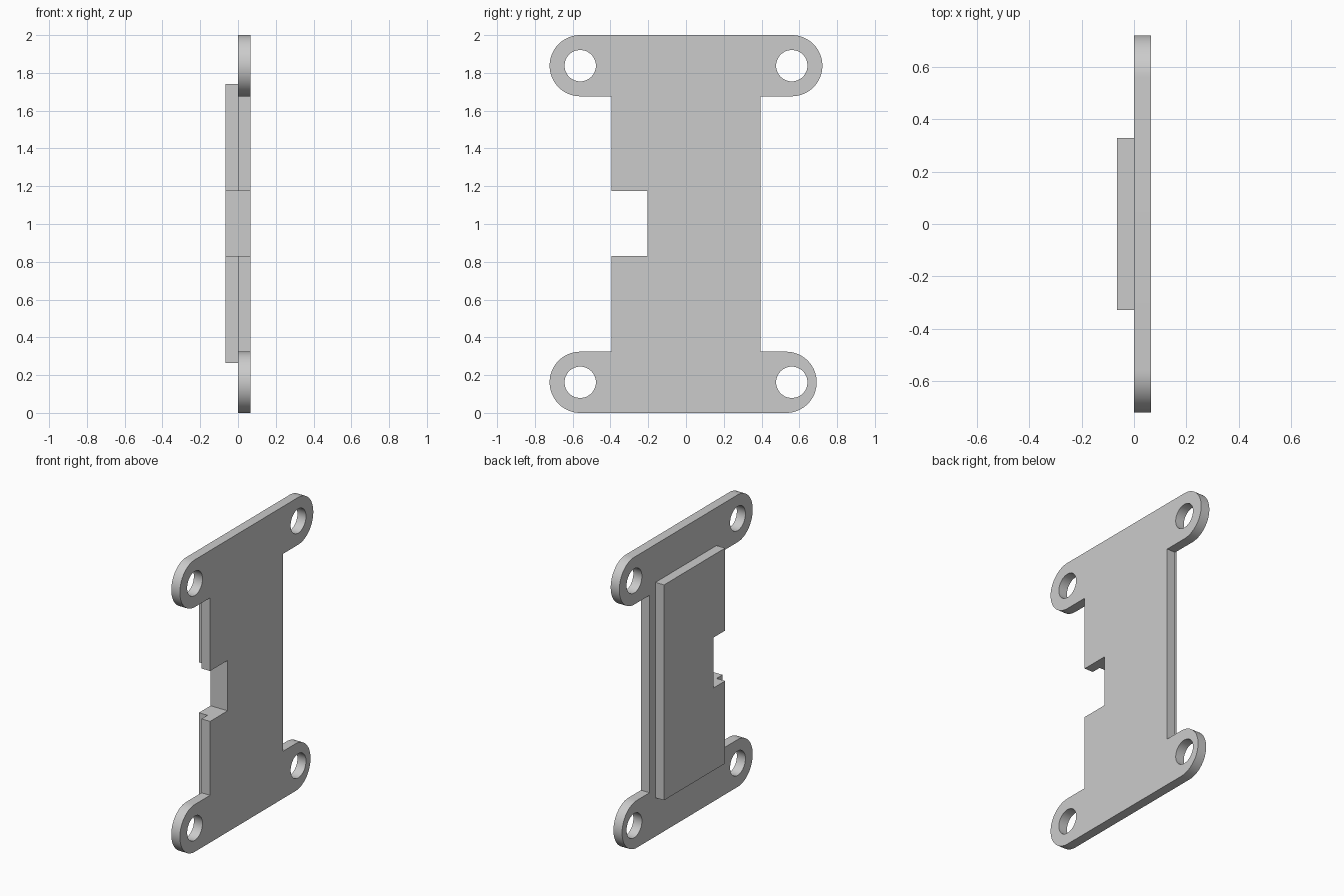
import bpy
import bmesh
from math import cos, sin, pi

if "Cube" in bpy.data.objects:
    bpy.data.objects.remove(bpy.data.objects["Cube"])

GREY = (0.6, 0.6, 0.6, 1)
grey = bpy.data.materials.new("light_grey")
grey.use_nodes = True
grey.diffuse_color = GREY
grey.node_tree.nodes["Principled BSDF"].inputs["Base Color"].default_value = GREY


def arc(y, z, radius, start, end, steps=32):
    """Points (y, z) along an arc, angles in units of pi."""
    angles = [pi * (start + (end - start) * i / steps) for i in range(steps + 1)]
    return [(y + radius * cos(a), z + radius * sin(a)) for a in angles]


def slab(name, loops, x0, x1):
    """Fill an outline with holes in the YZ plane and extrude it along X."""
    bm = bmesh.new()
    for points in loops:
        verts = [bm.verts.new((x0, y, z)) for y, z in points]
        for a, b in zip(verts, verts[1:] + verts[:1]):
            bm.edges.new((a, b))
    bmesh.ops.triangle_fill(bm, use_beauty=True, edges=bm.edges[:])
    extruded = bmesh.ops.extrude_face_region(bm, geom=bm.faces[:], use_keep_orig=True)
    moved = [g for g in extruded["geom"] if isinstance(g, bmesh.types.BMVert)]
    bmesh.ops.translate(bm, verts=moved, vec=(x1 - x0, 0, 0))
    bmesh.ops.recalc_face_normals(bm, faces=bm.faces[:])
    mesh = bpy.data.meshes.new(name)
    bm.to_mesh(mesh)
    bm.free()
    mesh.materials.append(grey)
    obj = bpy.data.objects.new(name, mesh)
    bpy.context.collection.objects.link(obj)
    bpy.ops.object.select_all(action="DESELECT")
    obj.select_set(True)
    bpy.context.view_layer.objects.active = obj
    bpy.ops.object.shade_smooth_by_angle(angle=pi / 6)


THICK = 0.065
LUG = 0.162
LOW, HIGH = LUG, 2 - LUG
HOLE_Y = 0.56
WAIST = 0.395
NOTCH = [(-0.205, 1.175), (-0.205, 0.83)]

# Mounting plate: four rounded lugs, a narrow waist and a notch on the front edge
outline = arc(0.53, LOW, LUG, -0.5, 0.5)
outline += [(WAIST, LOW + LUG), (WAIST, HIGH - LUG)]
outline += arc(HOLE_Y, HIGH, LUG, -0.5, 0.5)
outline += arc(-HOLE_Y, HIGH, LUG, 0.5, 1.5)
outline += [(-WAIST, HIGH - LUG), (-WAIST, 1.175)] + NOTCH + [(-WAIST, 0.83), (-WAIST, LOW + LUG)]
outline += arc(-HOLE_Y, LOW, LUG, 0.5, 1.5)
holes = [arc(y, z, 0.083, 0, 2, 48)[:-1] for y in (-HOLE_Y, HOLE_Y) for z in (LOW, HIGH)]
slab("mounting_plate", [outline] + holes, 0, THICK)

# Raised pad on the right face, cut by the same notch
PAD = 0.33
pad = [(PAD, 0.265), (PAD, 1.74), (-PAD, 1.74), (-PAD, 1.175)] + NOTCH + [(-PAD, 0.83), (-PAD, 0.265)]
slab("raised_pad", [pad], -THICK, 0)
